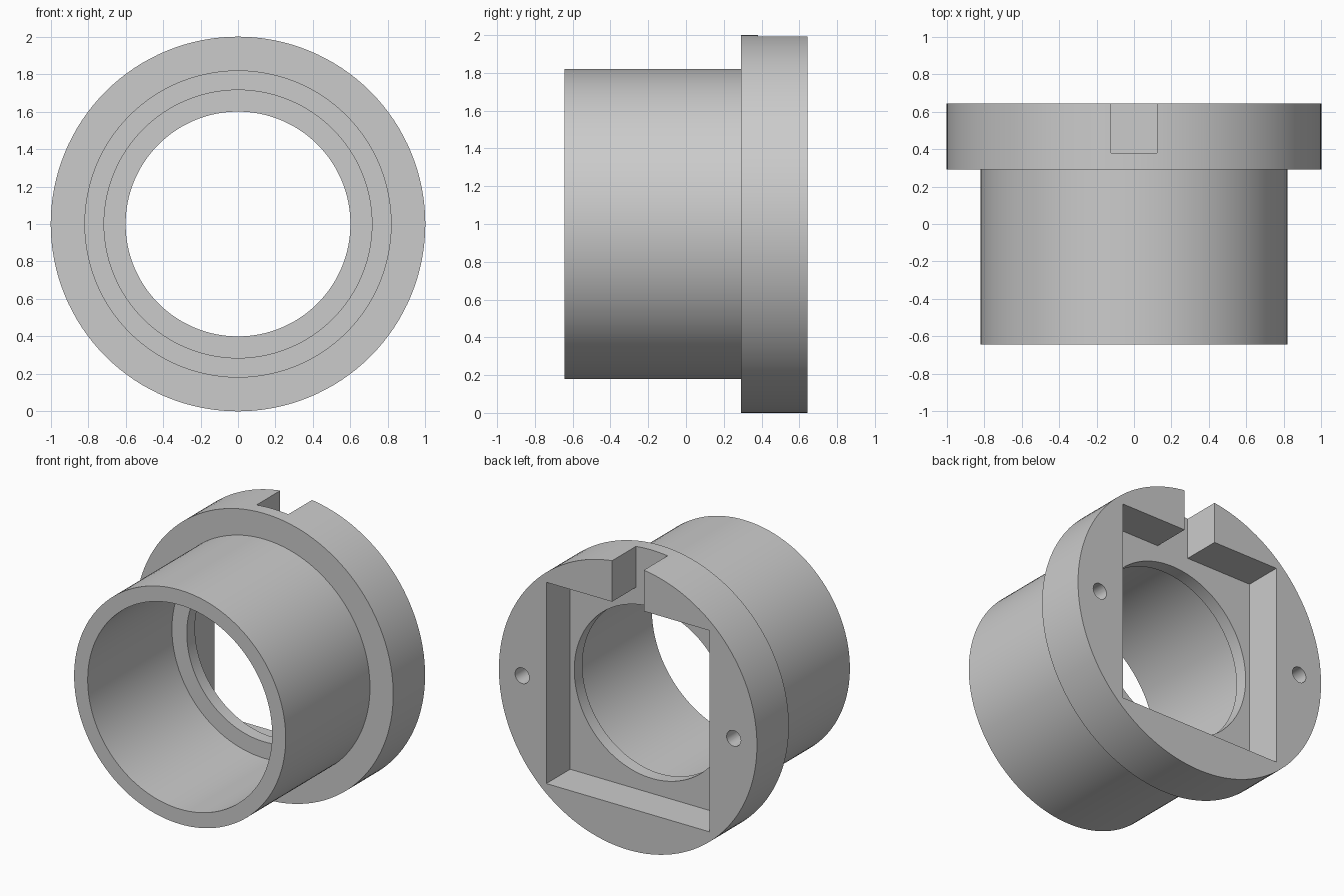
import bpy, bmesh, math
from mathutils import Matrix, Vector

if "Cube" in bpy.data.objects:
    bpy.data.objects.remove(bpy.data.objects["Cube"], do_unlink=True)

FRONT, SHOULDER, FLOOR, BACK = -0.643, 0.29, 0.38, 0.643
CENTRE = Vector((0, 0, 1))

grey = bpy.data.materials.new("plain grey")
grey.use_nodes = True
colour = (0.6, 0.6, 0.6, 1)
grey.diffuse_color = colour
grey.node_tree.nodes["Principled BSDF"].inputs["Base Color"].default_value = colour


def make_object(name, bm):
    bmesh.ops.recalc_face_normals(bm, faces=bm.faces)
    mesh = bpy.data.meshes.new(name)
    bm.to_mesh(mesh)
    bm.free()
    mesh.materials.append(grey)
    obj = bpy.data.objects.new(name, mesh)
    bpy.context.collection.objects.link(obj)
    return obj


def lathe(name, profile, steps=128):
    """Spin a closed (radius, y) profile around the bore axis."""
    bm = bmesh.new()
    verts = [bm.verts.new((r, y, 1)) for r, y in profile]
    edges = [bm.edges.new((v, verts[i - 1])) for i, v in enumerate(verts)]
    bmesh.ops.spin(bm, geom=verts + edges, cent=CENTRE, axis=(0, 1, 0),
                   angle=math.tau, steps=steps, use_merge=True)
    bmesh.ops.remove_doubles(bm, verts=bm.verts, dist=1e-4)
    return make_object(name, bm)


def prism(name, outline, y0, y1):
    """Extrude an (x, z) outline along y."""
    bm = bmesh.new()
    face = bm.faces.new([bm.verts.new((x, y0, z)) for x, z in outline])
    out = bmesh.ops.extrude_face_region(bm, geom=[face])
    moved = [g for g in out["geom"] if isinstance(g, bmesh.types.BMVert)]
    bmesh.ops.translate(bm, verts=moved, vec=(0, y1 - y0, 0))
    return make_object(name, bm)


def screw_cutter(name, x):
    bm = bmesh.new()
    place = Matrix.Translation((x, BACK, 1)) @ Matrix.Rotation(math.pi / 2, 4, "X")
    bmesh.ops.create_cone(bm, cap_ends=True, segments=32, radius1=0.055,
                          radius2=0.055, depth=0.5, matrix=place)
    return make_object(name, bm)


# Tube, flange and inner lip as one turned body
body = lathe("flanged_tube", [
    (0.715, FRONT), (0.82, FRONT), (0.82, SHOULDER), (1, SHOULDER),
    (1, BACK), (0.6, BACK), (0.6, SHOULDER), (0.715, SHOULDER)])

# Rectangular rear pocket with a slot through the rim at the top
half_w, half_h, slot, over = 0.632, 0.705, 0.123, 2.2
right_side = [(half_w, 1 - half_h), (half_w, 1 + half_h), (slot, 1 + half_h), (slot, over)]
left_side = [(-x, z) for x, z in reversed(right_side)]
cutters = [prism("pocket_cutter", right_side + left_side, FLOOR, BACK + 0.2)]

# Blind screw holes on both sides of the pocket
cutters += [screw_cutter(side + "_screw_cutter", x)
            for side, x in (("left", 0.82), ("right", -0.82))]

bpy.ops.object.select_all(action="DESELECT")
bpy.context.view_layer.objects.active = body
body.select_set(True)
for cutter in cutters:
    cutter.hide_render = True
    mod = body.modifiers.new(cutter.name, "BOOLEAN")
    mod.operation, mod.solver, mod.object = "DIFFERENCE", "EXACT", cutter
    bpy.ops.object.modifier_apply(modifier=mod.name)
for cutter in cutters:
    bpy.data.objects.remove(cutter, do_unlink=True)

bpy.ops.object.shade_smooth_by_angle(angle=math.radians(30))
